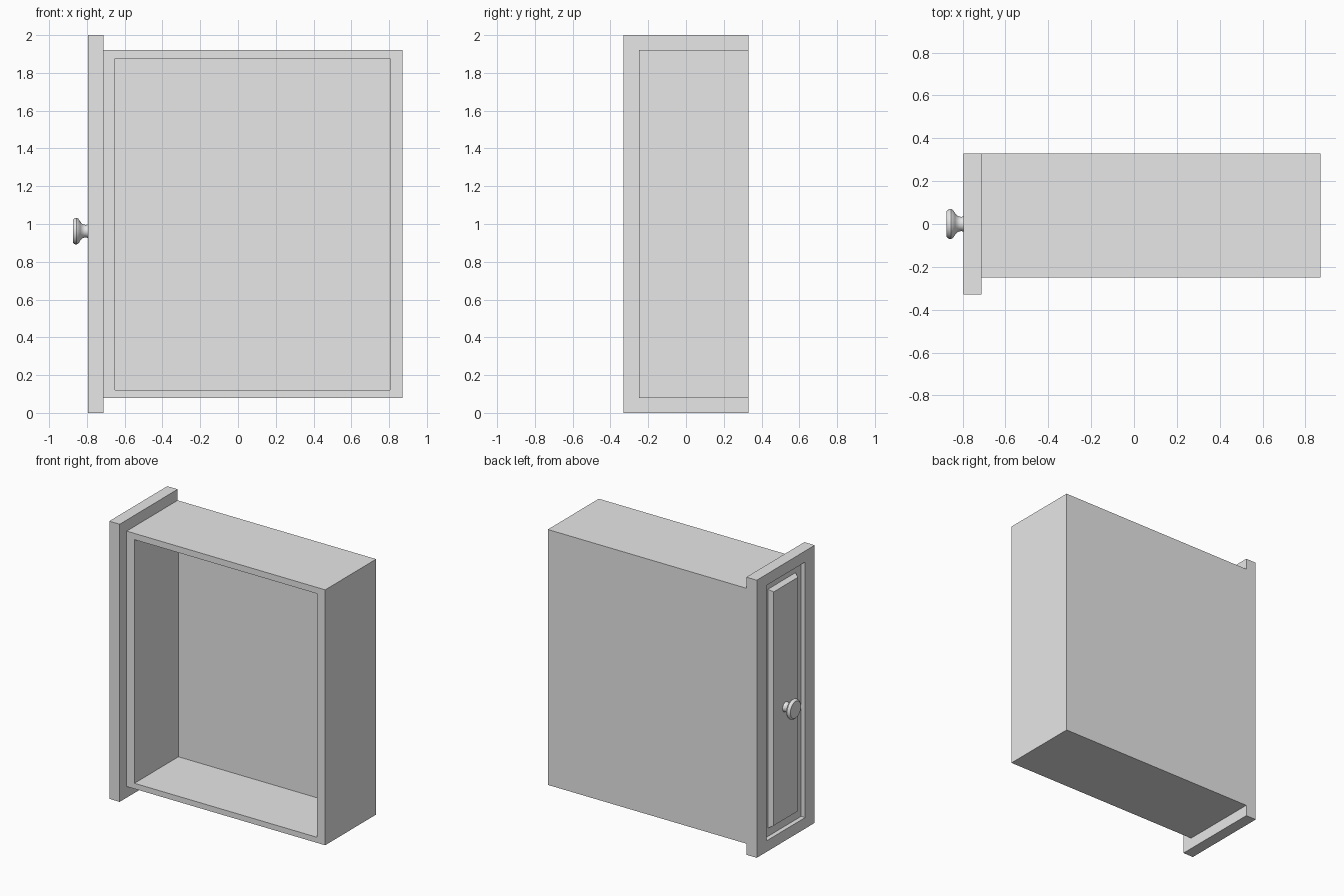
import bpy, bmesh, math
from mathutils import Vector, Matrix

if "Cube" in bpy.data.objects:
    bpy.data.objects.remove(bpy.data.objects["Cube"], do_unlink=True)

GREY = (0.8, 0.8, 0.8, 1)
grey = bpy.data.materials.new("plain_grey")
grey.use_nodes = True
grey.diffuse_color = GREY
grey.node_tree.nodes["Principled BSDF"].inputs["Base Color"].default_value = GREY


def finish(name, bm):
    mesh = bpy.data.meshes.new(name)
    bmesh.ops.recalc_face_normals(bm, faces=bm.faces)
    bm.to_mesh(mesh)
    bm.free()
    mesh.materials.append(grey)
    obj = bpy.data.objects.new(name, mesh)
    bpy.context.collection.objects.link(obj)
    return obj


def box(low, high):
    low, high = Vector(low), Vector(high)
    bm = bmesh.new()
    place = Matrix.Translation((low + high) / 2) @ Matrix.Diagonal((*(high - low), 1))
    bmesh.ops.create_cube(bm, size=1, matrix=place)
    return bm


def facing(bm, direction):
    bm.normal_update()
    return max(bm.faces, key=lambda f: f.normal.dot(Vector(direction)))


def step(bm, face, low, high):
    """Inset a face and move its corners to new bounds."""
    middle = face.calc_center_median()
    bmesh.ops.inset_individual(bm, faces=[face], thickness=0.01)
    for v in face.verts:
        v.co = [low[i] if v.co[i] < middle[i] else high[i] for i in range(3)]


# Drawer box, on its side with the opening towards the front
bm = box((-0.712, -0.25, 0.08), (0.87, 0.33, 1.92))
opening = facing(bm, (0, -1, 0))
for y in (-0.25, 0.25):
    step(bm, opening, (-0.65, y, 0.12), (0.805, y, 1.875))
finish("drawer_box", bm)

# Face board: frame, sunken groove and bevelled centre panel
OUT, SUNK = -0.795, -0.763
bm = box((OUT, -0.33, 0), (-0.712, 0.33, 2))
board = facing(bm, (-1, 0, 0))
for x, half_y, margin in ((OUT, 0.22, 0.08), (SUNK, 0.22, 0.08),
                          (SUNK, 0.157, 0.14), (OUT, 0.137, 0.158)):
    step(bm, board, (x, -half_y, margin), (x, half_y, 2 - margin))
finish("face_board", bm)

# Turned knob: distance from the board, radius
profile = [(0, 0.036), (0.012, 0.033), (0.028, 0.037), (0.04, 0.05), (0.05, 0.066),
           (0.06, 0.071), (0.072, 0.068), (0.079, 0.06), (0.079, 0)]
bm = bmesh.new()
verts = [bm.verts.new((OUT - d, r, 0.962)) for d, r in profile]
edges = [bm.edges.new(pair) for pair in zip(verts, verts[1:])]
bmesh.ops.spin(bm, geom=verts + edges, cent=(0, 0, 0.962), axis=(1, 0, 0),
               angle=math.tau, steps=32)
bmesh.ops.remove_doubles(bm, verts=bm.verts, dist=0.0005)
knob = finish("knob", bm)
bpy.ops.object.select_all(action="DESELECT")
knob.select_set(True)
bpy.context.view_layer.objects.active = knob
bpy.ops.object.shade_smooth_by_angle(angle=math.radians(40))
